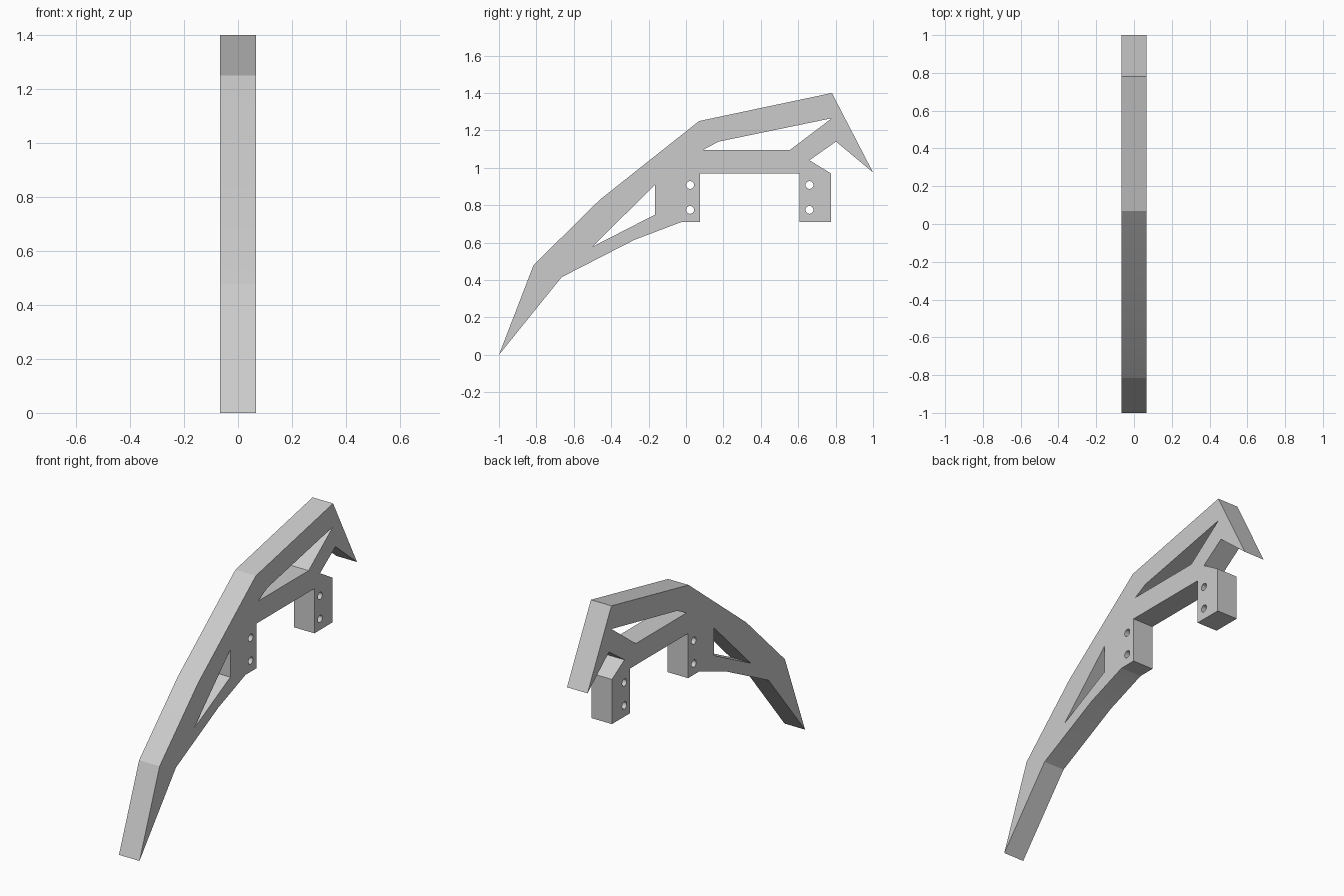
import bpy, bmesh, math

cube = bpy.data.objects.get("Cube")
if cube:
    bpy.data.objects.remove(cube, do_unlink=True)

HALF_WIDTH = 0.066

# Side profile as (y, z): top ridge, rear hook, rear foot, middle foot, underside
outline = [(-1, 0), (-0.815, 0.48), (-0.46, 0.83), (0.07, 1.25), (0.78, 1.4),
           (1, 0.975), (0.802, 1.14), (0.66, 1.04),
           (0.775, 0.97), (0.775, 0.71), (0.608, 0.71), (0.608, 0.97),
           (0.075, 0.97), (0.075, 0.71), (-0.025, 0.71),
           (-0.275, 0.615), (-0.665, 0.415)]
front_window = [(-0.165, 0.91), (-0.165, 0.75), (-0.5, 0.578)]
upper_window = [(0.09, 1.095), (0.555, 1.095), (0.78, 1.265), (0.175, 1.14)]


def circle(cy, cz, radius=0.021, sides=24):
    turn = math.tau / sides
    return [(cy + radius * math.cos(i * turn), cz + radius * math.sin(i * turn))
            for i in range(sides)]


bolt_holes = [circle(y, z) for y in (0.022, 0.66) for z in (0.775, 0.908)]

# Filled flat curve with holes, extruded to the full width
curve = bpy.data.curves.new("bracket_profile", "CURVE")
curve.dimensions = "2D"
curve.fill_mode = "BOTH"
curve.extrude = HALF_WIDTH
for loop in [outline, front_window, upper_window, *bolt_holes]:
    spline = curve.splines.new("POLY")
    spline.points.add(len(loop) - 1)
    for point, (y, z) in zip(spline.points, loop):
        point.co = (y, z, 0, 1)
    spline.use_cyclic_u = True

helper = bpy.data.objects.new("profile_helper", curve)
bpy.context.collection.objects.link(helper)
bpy.context.view_layer.update()
evaluated = helper.evaluated_get(bpy.context.evaluated_depsgraph_get())
mesh = bpy.data.meshes.new_from_object(evaluated)
bpy.data.objects.remove(helper, do_unlink=True)

# Weld the caps to the walls and stand the profile upright
bm = bmesh.new()
bm.from_mesh(mesh)
bmesh.ops.remove_doubles(bm, verts=bm.verts, dist=0.0001)
for v in bm.verts:
    v.co = (v.co.z, v.co.x, v.co.y)
bmesh.ops.recalc_face_normals(bm, faces=bm.faces)
bm.to_mesh(mesh)
bm.free()

bracket = bpy.data.objects.new("arched_bracket", mesh)
bpy.context.collection.objects.link(bracket)

# Plain grey finish
grey = bpy.data.materials.new("plain grey")
grey.use_nodes = True
colour = (0.6, 0.6, 0.6, 1)
grey.diffuse_color = colour
grey.node_tree.nodes["Principled BSDF"].inputs["Base Color"].default_value = colour
mesh.materials.clear()
mesh.materials.append(grey)

# Soften only the shallow bends and the bolt holes
bpy.ops.object.select_all(action="DESELECT")
bracket.select_set(True)
bpy.context.view_layer.objects.active = bracket
bpy.ops.object.shade_smooth_by_angle(angle=math.radians(20))
